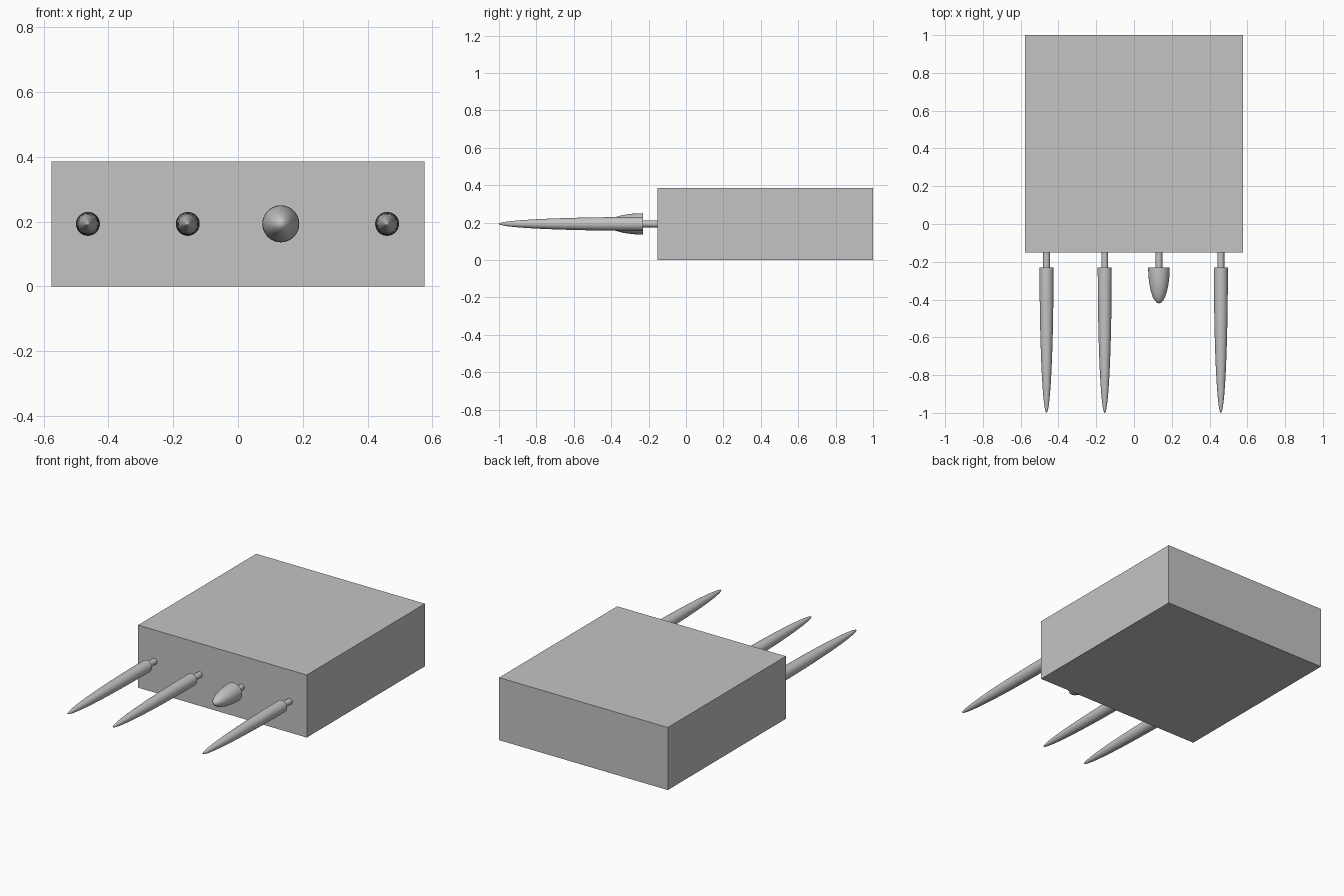
import bpy, bmesh, math
from mathutils import Vector

cube = bpy.data.objects.get("Cube")
if cube:
    bpy.data.objects.remove(cube, do_unlink=True)

grey = bpy.data.materials.new("plain_grey")
grey.use_nodes = True
colour = (0.55, 0.55, 0.55, 1)
grey.diffuse_color = colour
grey.node_tree.nodes["Principled BSDF"].inputs["Base Color"].default_value = colour

FRONT, BASE, MID = -0.152, -0.23, 0.193   # block face, pin shoulder, pin height


def finish(name, bm, location, smooth):
    """Turn a bmesh into a grey object."""
    bmesh.ops.recalc_face_normals(bm, faces=bm.faces)
    mesh = bpy.data.meshes.new(name)
    bm.to_mesh(mesh)
    bm.free()
    mesh.materials.append(grey)
    obj = bpy.data.objects.new(name, mesh)
    obj.location = location
    bpy.context.collection.objects.link(obj)
    if smooth:
        bpy.ops.object.select_all(action='DESELECT')
        obj.select_set(True)
        bpy.context.view_layer.objects.active = obj
        bpy.ops.object.shade_smooth_by_angle(angle=math.radians(35))


def lathe(name, profile, x):
    """Spin (radius, y) points around the y axis."""
    bm = bmesh.new()
    verts = [bm.verts.new((r, y, 0)) for r, y in profile]
    edges = [bm.edges.new(pair) for pair in zip(verts, verts[1:])]
    bmesh.ops.spin(bm, geom=verts + edges, cent=(0, 0, 0), axis=(0, 1, 0),
                   angle=math.tau, steps=40, use_duplicate=False)
    bmesh.ops.remove_doubles(bm, verts=bm.verts, dist=0.00005)
    finish(name, bm, (x, 0, MID), True)


def pointed_pin(name, x, radius, tip):
    """Thin stem, flat shoulder and a long rounded point."""
    stem = [(0, FRONT), (0.018, FRONT), (0.018, BASE)]
    steps = 20
    point = [(radius * math.cos(a), BASE + (tip - BASE) * math.sin(a))
             for a in (math.pi / 2 * i / steps for i in range(steps))]
    lathe(name, stem + point + [(0, tip)], x)


# Rectangular block
bm = bmesh.new()
bmesh.ops.create_cube(bm, size=1)
bmesh.ops.scale(bm, vec=Vector((1.152, 1 - FRONT, 2 * MID)), verts=bm.verts)
finish("main_block", bm, (0, (1 + FRONT) / 2, MID), False)

# Three long spikes and one short bullet-shaped knob
for name, x in (("right_spike", -0.463), ("middle_spike", -0.155), ("left_spike", 0.46)):
    pointed_pin(name, x, 0.037, -1)
pointed_pin("short_knob", 0.132, 0.057, -0.42)
